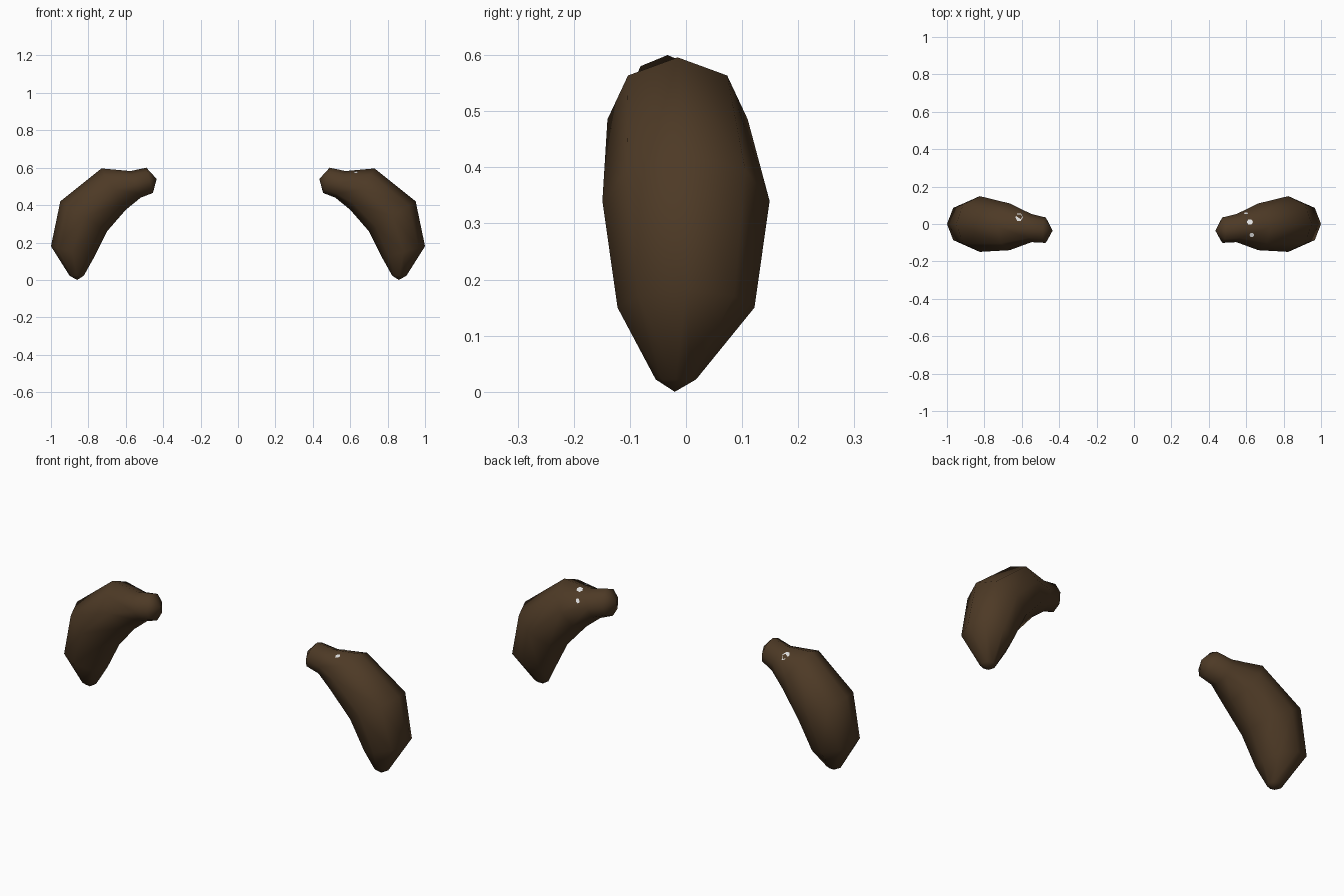
import bpy, bmesh, math
from mathutils import Vector
from mathutils.bvhtree import BVHTree

if "Cube" in bpy.data.objects:
    bpy.data.objects.remove(bpy.data.objects["Cube"])


def material(name, rgb):
    m = bpy.data.materials.new(name)
    m.diffuse_color = (*rgb, 1)
    m.use_nodes = True
    m.node_tree.nodes["Principled BSDF"].inputs["Base Color"].default_value = m.diffuse_color
    return m


brown = material("dark brown fur", (0.075, 0.042, 0.019))
white = material("pale fleck", (0.75, 0.75, 0.75))

# Ear rings from root to tip: outer (x, z), inner (x, z), y centre, y half width
RINGS = [
    ((0.490, 0.600), (0.455, 0.465), -0.033, 0.068),
    ((0.575, 0.582), (0.520, 0.440), -0.022, 0.075),
    ((0.730, 0.596), (0.600, 0.375), -0.015, 0.125),
    ((0.950, 0.420), (0.700, 0.260), 0.000, 0.149),
    ((1.000, 0.180), (0.770, 0.120), 0.000, 0.122),
    ((0.900, 0.022), (0.825, 0.022), -0.018, 0.036),
]
ROOT, TIP = (0.435, -0.035, 0.540), (0.860, -0.020, 0.000)
SIDES = 8


def finish(bm, name, mat):
    mesh = bpy.data.meshes.new(name)
    bm.to_mesh(mesh)
    mesh.materials.append(mat)
    ob = bpy.data.objects.new(name, mesh)
    bpy.context.collection.objects.link(ob)
    return ob


def ear(name, side):
    """Loft the curved, flattened ear and close both ends."""
    bm = bmesh.new()
    loops = []
    for (ox, oz), (ix, iz), cy, h in RINGS:
        loop = []
        for i in range(SIDES):
            a = 2 * math.pi * i / SIDES
            t = (1 + math.cos(a)) / 2
            loop.append(bm.verts.new((side * (ix + (ox - ix) * t),
                                      cy + h * math.sin(a),
                                      iz + (oz - iz) * t)))
        loops.append(loop)
    for a, b in zip(loops, loops[1:]):
        for i in range(SIDES):
            j = (i + 1) % SIDES
            bm.faces.new((a[i], a[j], b[j], b[i]))
    for loop, (x, y, z) in ((loops[0], ROOT), (loops[-1], TIP)):
        end = bm.verts.new((side * x, y, z))
        for i in range(SIDES):
            bm.faces.new((loop[i], loop[(i + 1) % SIDES], end))
    bmesh.ops.recalc_face_normals(bm, faces=bm.faces)
    for f in bm.faces:
        f.smooth = True
    tree = BVHTree.FromBMesh(bm)
    finish(bm, name, brown)
    bm.free()
    return tree


def fleck(name, tree, x, y, rx, ry):
    """Thin pale plate lying on the upper surface."""
    bm = bmesh.new()
    verts = []
    for i in range(6):
        a = 2 * math.pi * i / 6
        p = Vector((x + rx * math.cos(a), y + ry * math.sin(a), 2))
        hit, normal, _, _ = tree.ray_cast(p, Vector((0, 0, -1)))
        verts.append(bm.verts.new(hit + normal * 0.003))
    bm.faces.new(verts)
    finish(bm, name, white)
    bm.free()


right = ear("right_ear", 1)
left = ear("left_ear", -1)

# Pale flecks near the roots
fleck("left_fleck", left, -0.615, 0.035, 0.020, 0.022)
for n, (x, y, rx, ry) in enumerate([(0.600, 0.055, 0.010, 0.006),
                                    (0.620, 0.010, 0.017, 0.016),
                                    (0.630, -0.058, 0.013, 0.013)]):
    fleck(f"right_fleck_{n + 1}", right, x, y, rx, ry)
